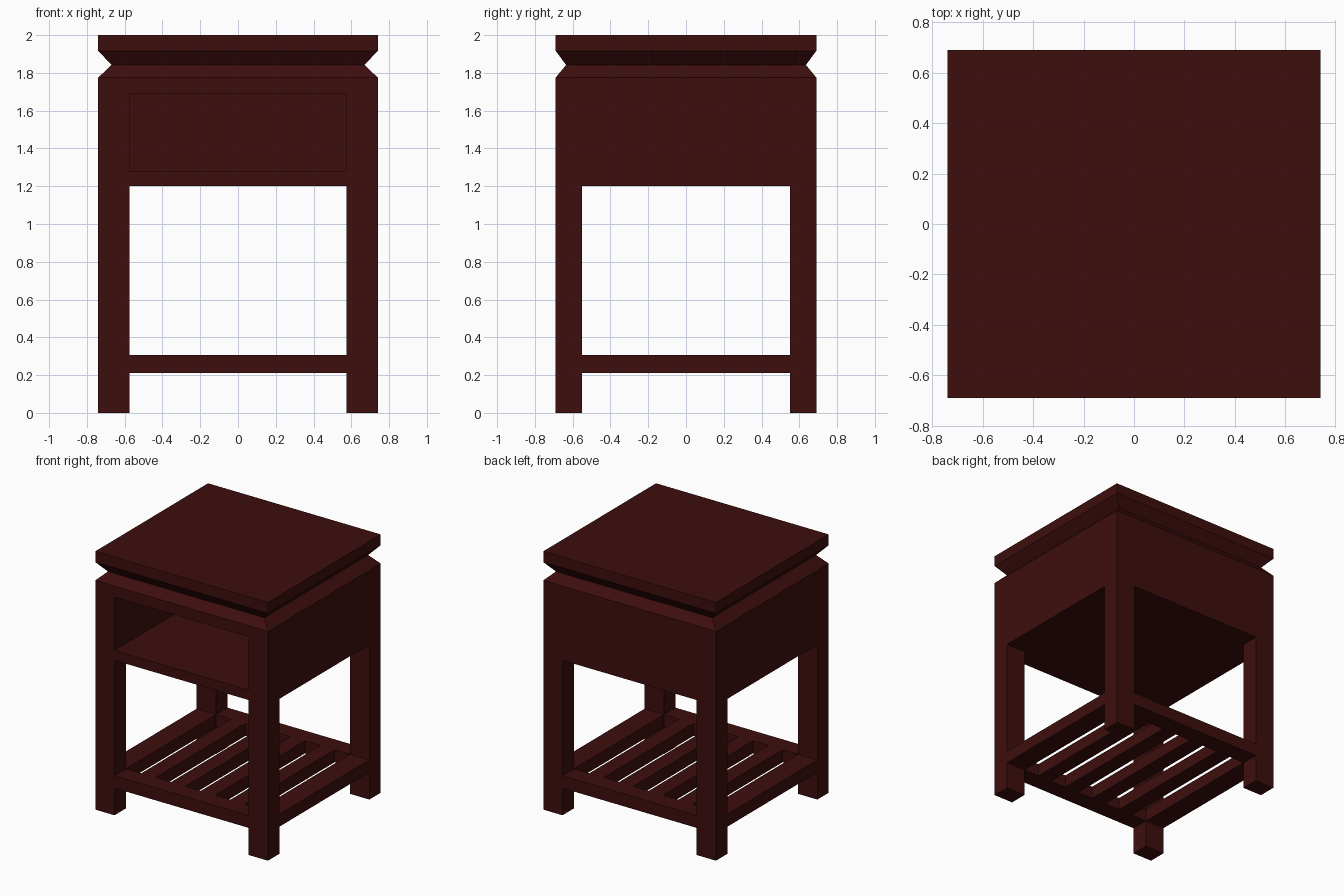
import bpy, bmesh

if "Cube" in bpy.data.objects:
    bpy.data.objects.remove(bpy.data.objects["Cube"])

wood = bpy.data.materials.new("dark_red_wood")
wood.diffuse_color = (0.048, 0.0043, 0.0043, 1)
wood.use_nodes = True
wood.node_tree.nodes["Principled BSDF"].inputs["Base Color"].default_value = wood.diffuse_color

X, Y = 0.74, 0.69          # outer half sizes
XI, YI = 0.575, 0.55       # inner faces of the legs


def stack(name, rings):
    """Solid from rectangular rings (x0, x1, y0, y1, z), bottom to top."""
    bm = bmesh.new()
    loops = [[bm.verts.new(p) for p in ((a, c, z), (b, c, z), (b, d, z), (a, d, z))]
             for a, b, c, d, z in rings]
    bm.faces.new(loops[0][::-1])
    bm.faces.new(loops[-1])
    for lo, hi in zip(loops, loops[1:]):
        for i in range(4):
            j = (i + 1) % 4
            bm.faces.new((lo[i], lo[j], hi[j], hi[i]))
    me = bpy.data.meshes.new(name)
    bm.to_mesh(me)
    bm.free()
    me.materials.append(wood)
    ob = bpy.data.objects.new(name, me)
    bpy.context.collection.objects.link(ob)
    return ob


def box(name, x0, x1, y0, y1, z0, z1):
    return stack(name, [(x0, x1, y0, y1, z0), (x0, x1, y0, y1, z1)])


# cabinet with the notched neck and flat top
rings = [(X, Y, 1.20), (X, Y, 1.775), (0.67, 0.635, 1.842), (X, Y, 1.917), (X, Y, 2.0)]
cabinet = stack("cabinet", [(-x, x, -y, y, z) for x, y, z in rings])

# open compartment cut into the front
cutter = box("compartment_cutter", -XI, XI, -0.9, YI, 1.277, 1.69)
cutter.hide_render = True
mod = cabinet.modifiers.new("compartment", 'BOOLEAN')
mod.operation = 'DIFFERENCE'
mod.solver = 'EXACT'
mod.object = cutter
bpy.context.view_layer.objects.active = cabinet
bpy.ops.object.modifier_apply(modifier=mod.name)
bpy.data.objects.remove(cutter)

# four legs
for sx, nx in ((-1, "left"), (1, "right")):
    for sy, ny in ((-1, "front"), (1, "back")):
        xs, ys = sorted((sx * XI, sx * X)), sorted((sy * YI, sy * Y))
        box(f"{ny}_{nx}_leg", *xs, *ys, 0, 1.2)

# shelf rails between the legs
Z0, Z1 = 0.21, 0.307
box("front_rail", -XI, XI, -Y, -YI, Z0, Z1)
box("back_rail", -XI, XI, YI, Y, Z0, Z1)
box("left_rail", -X, -XI, -YI, YI, Z0, Z1)
box("right_rail", XI, X, -YI, YI, Z0, Z1)

# shelf slats running front to back
SLATS, WIDTH = 4, 0.123
gap = (2 * XI - SLATS * WIDTH) / (SLATS + 1)
for i in range(SLATS):
    x = -XI + gap + i * (gap + WIDTH)
    box(f"slat_{i + 1}", x, x + WIDTH, -YI, YI, Z0, Z1)
